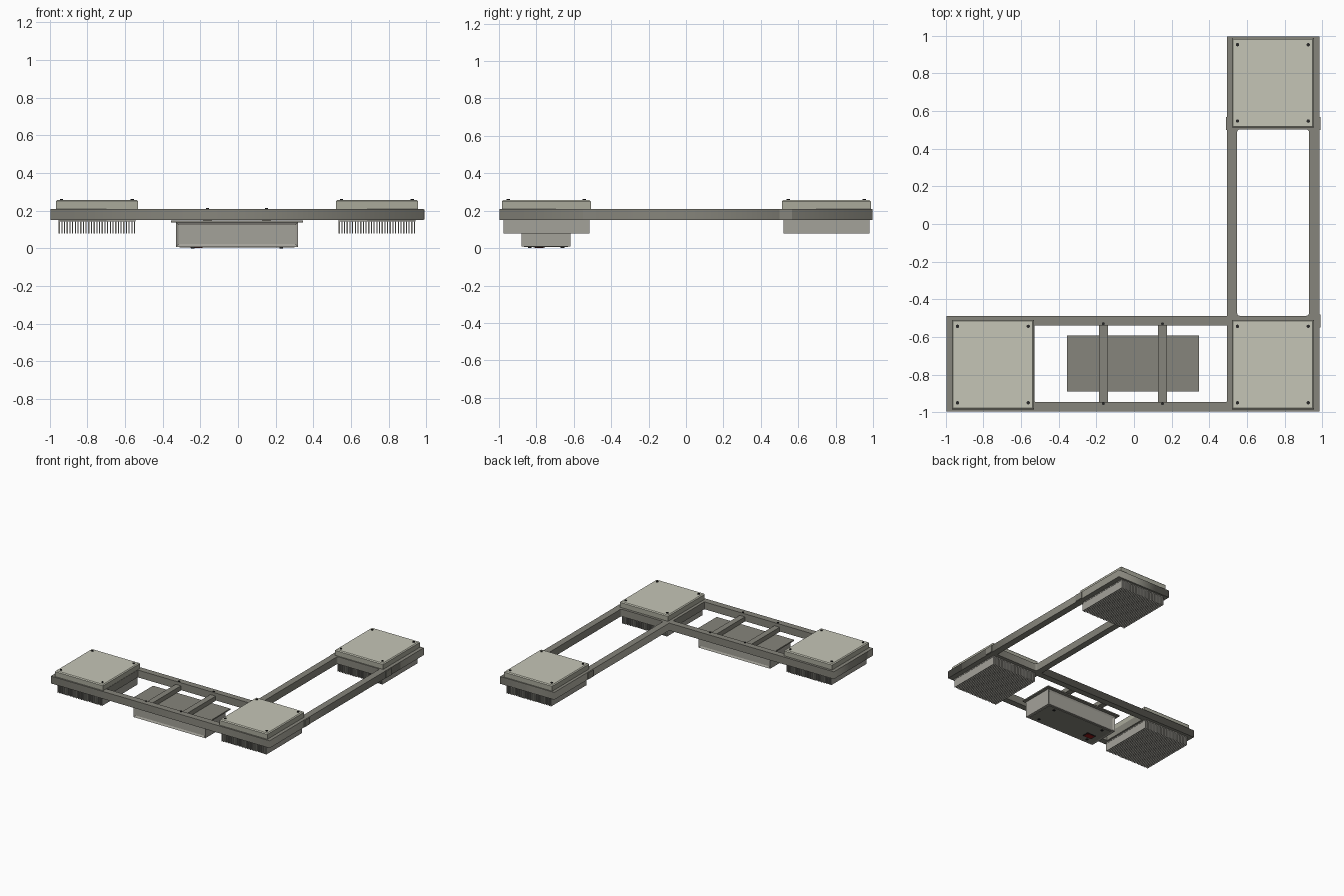
import bpy, bmesh, math
from mathutils import Matrix, Vector

if "Cube" in bpy.data.objects:
    bpy.data.objects.remove(bpy.data.objects["Cube"])


def material(name, rgb):
    m = bpy.data.materials.new(name)
    m.diffuse_color = (*rgb, 1)
    m.use_nodes = True
    m.node_tree.nodes["Principled BSDF"].inputs["Base Color"].default_value = m.diffuse_color
    return m


METAL = material("warm_grey_metal", (0.24, 0.235, 0.2))
CASE = material("light_metal", (0.37, 0.36, 0.32))
SHELL = material("cover_side", (0.40, 0.40, 0.33))
GLASS = material("cover_top", (0.56, 0.56, 0.47))
BLACK = material("black", (0.02, 0.02, 0.02))
RED = material("red", (0.3, 0.01, 0.01))


def finish(name, bm, mat):
    mesh = bpy.data.meshes.new(name)
    bm.to_mesh(mesh)
    bm.free()
    ob = bpy.data.objects.new(name, mesh)
    bpy.context.collection.objects.link(ob)
    mesh.materials.append(mat)
    return ob


def add_box(bm, x0, x1, y0, y1, z0, z1):
    mid = Vector((x0 + x1, y0 + y1, z0 + z1)) / 2
    size = Matrix.Diagonal((x1 - x0, y1 - y0, z1 - z0, 1))
    return bmesh.ops.create_cube(bm, size=1, matrix=Matrix.Translation(mid) @ size)["verts"]


def box(name, mat, *bounds):
    bm = bmesh.new()
    add_box(bm, *bounds)
    return finish(name, bm, mat)


def screws(name, points, z0, z1, r=0.008):
    bm = bmesh.new()
    for x, y in points:
        bmesh.ops.create_cone(bm, cap_ends=True, segments=16, radius1=r, radius2=r, depth=z1 - z0,
                              matrix=Matrix.Translation((x, y, (z0 + z1) / 2)))
    return finish(name, bm, BLACK)


def rounded_rect(x0, x1, y0, y1, r):
    pts = []
    corners = [(x1 - r, y1 - r), (x0 + r, y1 - r), (x0 + r, y0 + r), (x1 - r, y0 + r)]
    for i, (cx, cy) in enumerate(corners):
        for k in range(4):
            a = math.pi / 2 * (i + k / 3)
            pts.append((cx + r * math.cos(a), cy + r * math.sin(a)))
    return pts


# L-shaped frame: one flat outline with rounded openings, extruded
HEADS = {"left": (-0.75, -0.747), "corner": (0.738, -0.747), "back": (0.738, 0.75)}
outline = [(-0.997, -0.997), (0.985, -0.997), (0.985, 0.997), (0.495, 0.997),
           (0.495, -0.49), (-0.997, -0.49)]
loops = [outline,
         rounded_rect(-0.53, 0.495, -0.945, -0.54, 0.004),
         rounded_rect(0.548, 0.93, -0.488, 0.503, 0.014)]
for hx, hy in HEADS.values():
    loops.append(rounded_rect(hx - 0.185, hx + 0.185, hy - 0.195, hy + 0.195, 0.004))
curve = bpy.data.curves.new("frame_profile", "CURVE")
curve.dimensions = "2D"
curve.fill_mode = "BOTH"
curve.extrude = 0.03
for pts in loops:
    s = curve.splines.new("POLY")
    s.points.add(len(pts) - 1)
    for p, (x, y) in zip(s.points, pts):
        p.co = (x, y, 0, 1)
    s.use_cyclic_u = True
helper = bpy.data.objects.new("frame_profile", curve)
bpy.context.collection.objects.link(helper)
bpy.context.view_layer.update()
mesh = bpy.data.meshes.new_from_object(helper.evaluated_get(bpy.context.evaluated_depsgraph_get()))
bpy.data.objects.remove(helper)
frame = bpy.data.objects.new("frame", mesh)
frame.location.z = 0.18
bpy.context.collection.objects.link(frame)
mesh.materials.clear()
mesh.materials.append(METAL)

# Joining plates on the outer sides of the arm
for name, x0, x1, y0, y1 in [("back_outer", 0.984, 0.991, 0.5, 0.568),
                             ("back_inner", 0.489, 0.496, 0.5, 0.568),
                             ("corner_outer", 0.984, 0.991, -0.55, -0.482)]:
    box("joint_plate_" + name, METAL, x0, x1, y0, y1, 0.153, 0.207)

# Three lamp heads: cover, lid, screws and finned heat sink
for name, (hx, hy) in HEADS.items():
    box(name + "_cover", SHELL, hx - 0.218, hx + 0.218, hy - 0.238, hy + 0.238, 0.208, 0.25)
    bm = bmesh.new()
    verts = add_box(bm, hx - 0.218, hx + 0.218, hy - 0.238, hy + 0.238, 0.25, 0.257)
    for v in verts:
        if v.co.z > 0.254:
            v.co.x -= math.copysign(0.007, v.co.x - hx)
            v.co.y -= math.copysign(0.007, v.co.y - hy)
    finish(name + "_cover_lid", bm, GLASS)
    screws(name + "_cover_screws",
           [(hx + sx * 0.188, hy + sy * 0.203) for sx in (-1, 1) for sy in (-1, 1)], 0.254, 0.262, 0.009)
    bm = bmesh.new()
    add_box(bm, hx - 0.205, hx + 0.205, hy - 0.23, hy + 0.23, 0.143, 0.16)
    count = 29
    for i in range(count):
        x = hx - 0.2 + 0.4 * i / (count - 1)
        add_box(bm, x - 0.003, x + 0.003, hy - 0.23, hy + 0.23, 0.078, 0.15)
    finish(name + "_heat_sink", bm, CASE)

# Power supply case: top flange and box with recessed long sides and bottom
box("supply_flange", METAL, -0.355, 0.345, -0.89, -0.592, 0.138, 0.148)
bm = bmesh.new()
add_box(bm, -0.33, 0.32, -0.88, -0.617, 0.008, 0.139)
for axis, sign in ((1, -1), (1, 1)):
    bm.normal_update()
    face = max(bm.faces, key=lambda f: f.normal[axis] * sign * f.calc_area())
    bmesh.ops.inset_region(bm, faces=[face], thickness=0.02)
    bmesh.ops.translate(bm, verts=face.verts, vec=(0, -sign * 0.008, 0))
finish("supply_case", bm, CASE)
box("supply_base_panel", METAL, -0.31, 0.3, -0.865, -0.632, 0.005, 0.02)
screws("supply_base_screws", [(x, y) for x in (-0.24, 0.23) for y in (-0.835, -0.66)], 0, 0.01, 0.01)
box("supply_switch_surround", BLACK, -0.262, -0.178, -0.815, -0.755, 0.003, 0.01)
box("supply_switch", RED, -0.252, -0.188, -0.807, -0.763, 0.001, 0.008)

# Cross bars carrying the supply, bolted to the rails
for name, x in (("left", -0.163), ("right", 0.152)):
    box(name + "_cross_bar", METAL, x - 0.024, x + 0.024, -0.946, -0.539, 0.147, 0.185)
    screws(name + "_cross_bar_screws", [(x, -0.53), (x, -0.955)], 0.205, 0.215)
